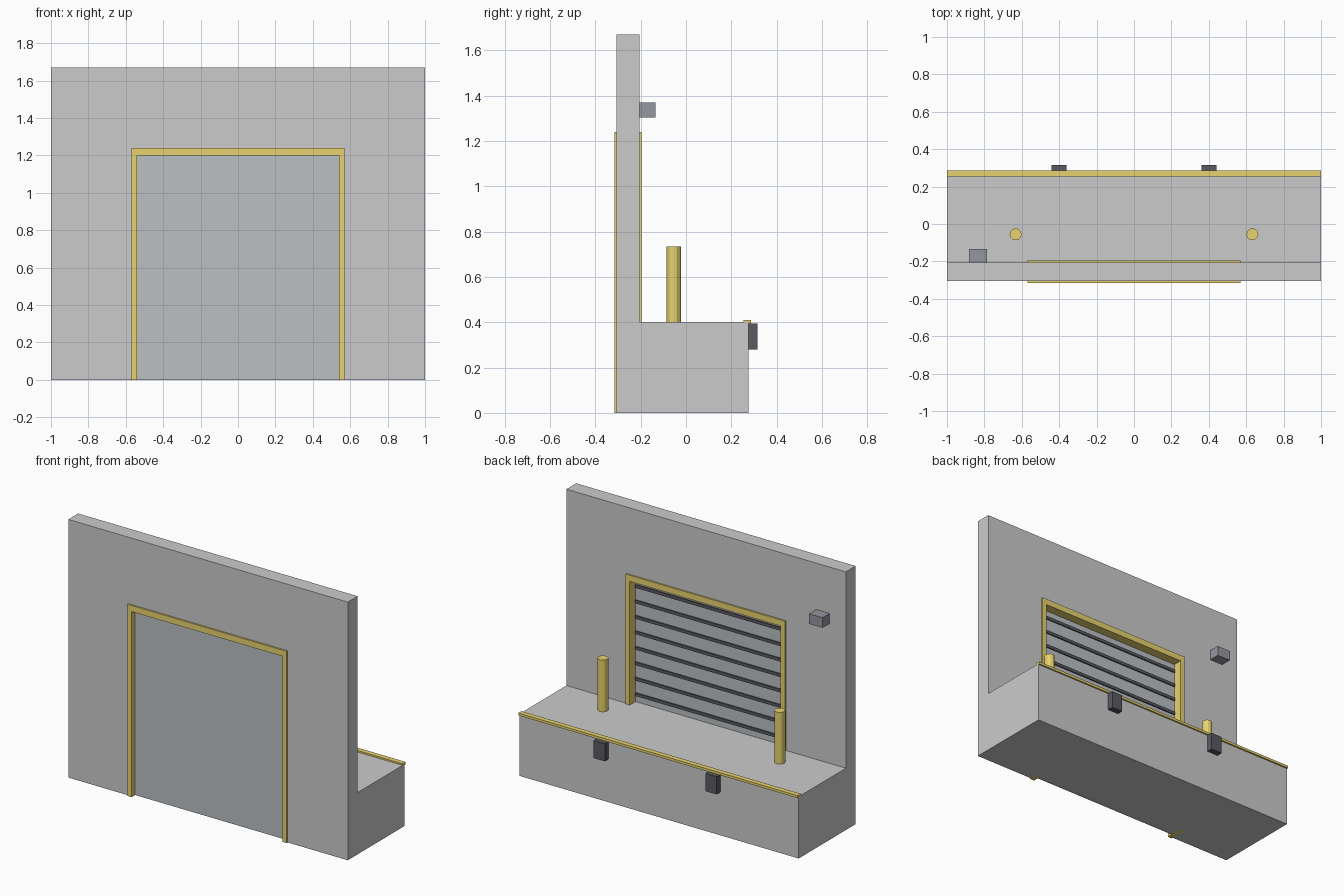
import bpy, bmesh, math

if "Cube" in bpy.data.objects:
    bpy.data.objects.remove(bpy.data.objects["Cube"])


def material(name, rgb):
    m = bpy.data.materials.new(name)
    m.diffuse_color = (*rgb, 1)
    m.use_nodes = True
    m.node_tree.nodes["Principled BSDF"].inputs["Base Color"].default_value = m.diffuse_color
    return m


CONCRETE = material("concrete", (0.58, 0.57, 0.55))
YELLOW = material("safety_yellow", (0.80, 0.65, 0.16))
STEEL = material("shutter_steel", (0.50, 0.53, 0.55))
DARK = material("dark_rubber", (0.10, 0.10, 0.12))
LAMP = material("lamp_grey", (0.30, 0.31, 0.35))


def finish(name, bm, mat):
    bmesh.ops.recalc_face_normals(bm, faces=bm.faces)
    me = bpy.data.meshes.new(name)
    bm.to_mesh(me)
    bm.free()
    me.materials.append(mat)
    ob = bpy.data.objects.new(name, me)
    bpy.context.collection.objects.link(ob)
    return ob


def box(name, x, y, z, mat):
    """Box from (min, max) pairs on each axis."""
    bm = bmesh.new()
    for v in bmesh.ops.create_cube(bm, size=1)["verts"]:
        v.co = [r[0] if c < 0 else r[1] for r, c in zip((x, y, z), v.co)]
    return finish(name, bm, mat)


def arch(name, half_out, top_out, half_in, top_in, y, mat):
    """Doorway-shaped front profile extruded along y."""
    pts = [(-half_out, 0), (-half_out, top_out), (half_out, top_out), (half_out, 0),
           (half_in, 0), (half_in, top_in), (-half_in, top_in), (-half_in, 0)]
    bm = bmesh.new()
    face = bm.faces.new([bm.verts.new((px, y[0], pz)) for px, pz in pts])
    ext = bmesh.ops.extrude_face_region(bm, geom=[face])["geom"]
    bmesh.ops.translate(bm, vec=(0, y[1] - y[0], 0),
                        verts=[g for g in ext if isinstance(g, bmesh.types.BMVert)])
    return finish(name, bm, mat)


# Wall with doorway, and its yellow lining
arch("wall", 1.0, 1.67, 0.57, 1.24, (-0.306, -0.206), CONCRETE)
arch("door_frame", 0.57, 1.24, 0.54, 1.2, (-0.316, -0.196), YELLOW)

# Dock platform with a yellow edge strip
box("platform", (-1, 1), (-0.26, 0.276), (0, 0.4), CONCRETE)
box("edge_strip", (-1, 1), (0.254, 0.286), (0.394, 0.41), YELLOW)

# Roller shutter with horizontal ribs on the dock side
box("shutter", (-0.54, 0.54), (-0.28, -0.256), (0, 1.2), STEEL)
for i in range(8):
    z = 0.45 + i * 0.1
    box(f"shutter_rib_{i + 1}", (-0.54, 0.54), (-0.258, -0.248), (z - 0.01, z + 0.01), DARK)

# Bumpers and bollards, mirrored in x
for side, s in (("left", -1), ("right", 1)):
    box(f"bumper_{side}", (s * 0.4 - 0.04, s * 0.4 + 0.04), (0.276, 0.316), (0.28, 0.394), DARK)
    bm = bmesh.new()
    bmesh.ops.create_cone(bm, cap_ends=True, segments=12, radius1=0.032, radius2=0.032, depth=0.335)
    bmesh.ops.translate(bm, verts=bm.verts, vec=(s * 0.633, -0.055, 0.5675))
    finish(f"bollard_{side}", bm, YELLOW)

# Wall lamp
box("wall_lamp", (-0.883, -0.787), (-0.206, -0.134), (1.304, 1.37), LAMP)
